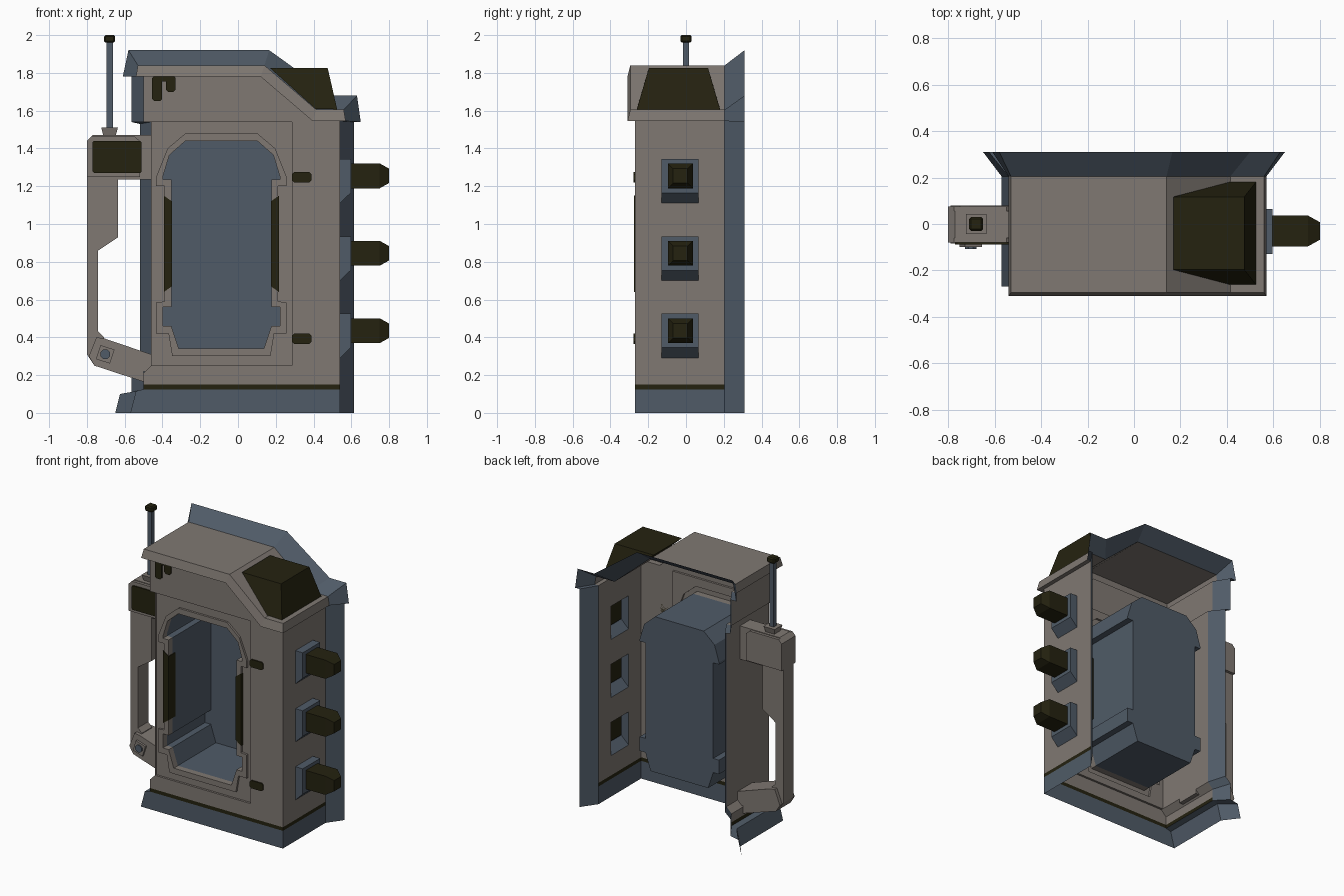
import bpy, bmesh, math
from mathutils import Matrix

if "Cube" in bpy.data.objects:
    bpy.data.objects.remove(bpy.data.objects["Cube"])


def material(name, rgb):
    m = bpy.data.materials.new(name)
    m.diffuse_color = (*rgb, 1)
    m.use_nodes = True
    m.node_tree.nodes["Principled BSDF"].inputs["Base Color"].default_value = m.diffuse_color
    return m


GREY = material("warm grey metal", (0.215, 0.19, 0.17))
BLUE = material("slate blue metal", (0.08, 0.105, 0.137))
BLACK = material("olive black", (0.018, 0.016, 0.005))


def build(name, mat, polys):
    """Sheet or solid object from a list of polygons, welded together."""
    bm = bmesh.new()
    for p in polys:
        bm.faces.new([bm.verts.new(v) for v in p])
    bmesh.ops.remove_doubles(bm, verts=bm.verts, dist=1e-4)
    bmesh.ops.recalc_face_normals(bm, faces=bm.faces)
    return finish(name, mat, bm)


def finish(name, mat, bm):
    me = bpy.data.meshes.new(name)
    bm.to_mesh(me)
    bm.free()
    me.materials.append(mat)
    ob = bpy.data.objects.new(name, me)
    bpy.context.collection.objects.link(ob)
    return ob


def at(pts, y):
    return [(x, y, z) for x, z in pts]


def loft(a, b, closed=False):
    n = len(a)
    return [[a[i], a[(i + 1) % n], b[(i + 1) % n], b[i]] for i in range(n if closed else n - 1)]


def prism(name, mat, pts, y0, y1, inset=0.0):
    """Extrude an xz outline along y; the front edge may be chamfered by scaling."""
    cx = sum(p[0] for p in pts) / len(pts)
    cz = sum(p[1] for p in pts) / len(pts)
    small = [(cx + (x - cx) * (1 - inset), cz + (z - cz) * (1 - inset)) for x, z in pts]
    a, b = at(small, y0), at(pts, y1)
    return build(name, mat, [a, b] + loft(a, b, True))


def box(name, mat, lo, hi, bevel=0.0):
    bm = bmesh.new()
    size = [h - l for l, h in zip(lo, hi)]
    mid = [(h + l) / 2 for l, h in zip(lo, hi)]
    bmesh.ops.create_cube(bm, size=1, matrix=Matrix.Translation(mid) @ Matrix.Diagonal((*size, 1)))
    if bevel:
        bmesh.ops.bevel(bm, geom=bm.edges[:], offset=bevel, segments=1, affect='EDGES')
    return finish(name, mat, bm)


def plate(name, x0, x1, z0, z1, y, c):
    pts = [(x0 + c, z0), (x1 - c, z0), (x1, z0 + c), (x1, z1 - c),
           (x1 - c, z1), (x0 + c, z1), (x0, z1 - c), (x0, z0 + c)]
    return prism(name, BLACK, pts, y - 0.009, y)


F, B, P = -0.27, 0.205, -0.255      # front wall, back edge, recessed panel

# Left side wall: stepped profile
left = [(-.5, .15), (-.5, .21), (-.46, .25), (-.46, 1.54), (-.5, 1.54), (-.5, 1.78)]
build("left_wall", GREY, loft(at(left, F), at(left, B)))

# Front wall around the recessed panel
rect = [(-.46, .25), (.285, .25), (.285, 1.54), (-.46, 1.54)]
build("front_wall", GREY, [
    at([(-.5, 1.54), (.285, 1.54), (.395, 1.545), (.12, 1.78), (-.5, 1.78)], F),
    at([(.285, .15), (.54, .15), (.54, 1.545), (.395, 1.545), (.285, 1.54), (.285, .25)], F),
    at([(-.5, .15), (.285, .15), (.285, .25), (-.46, .25), (-.5, .21)], F),
] + loft(at(rect, F), at(rect, P), True))

# Right wall with three square openings
ys = [F, -.13, .065, B]
zs = [.15, .29, .525, .70, .935, 1.11, 1.345, 1.545]
build("right_wall", GREY, [
    [(.54, ys[i], zs[j]), (.54, ys[i + 1], zs[j]), (.54, ys[i + 1], zs[j + 1]), (.54, ys[i], zs[j + 1])]
    for i in range(3) for j in range(7) if not (i == 1 and j % 2)])

# Doorway profiles, mirrored about the door centre
CX = -.088


def door(half):
    return [(CX + w, z) for w, z in half] + [(CX - w, z) for w, z in reversed(half)]


outer = door([(.19, 1.48), (.285, 1.4), (.345, 1.25), (.345, 1.2), (.30, 1.2),
              (.30, .59), (.345, .585), (.345, .42), (.28, .42), (.26, .30)])
inner = door([(.19, 1.44), (.275, 1.365), (.31, 1.25), (.31, 1.235), (.265, 1.235),
              (.265, .56), (.31, .56), (.31, .46), (.265, .46), (.225, .34)])

# Recessed panel with doorway hole
bm = bmesh.new()
edges = []
for loop in (rect, outer):
    vs = [bm.verts.new(v) for v in at(loop, P)]
    edges += [bm.edges.new((vs[i], vs[(i + 1) % len(vs)])) for i in range(len(vs))]
bmesh.ops.triangle_fill(bm, edges=edges, use_beauty=True, normal=(0, -1, 0))
bmesh.ops.dissolve_limit(bm, angle_limit=.01, verts=bm.verts[:], edges=bm.edges[:])
finish("front_panel", GREY, bm)

# Door frame and alcove
build("door_frame", GREY, loft(at(outer, P), at(outer, F), True)
      + loft(at(outer, F), at(inner, F), True) + loft(at(inner, F), at(inner, -.225), True))
build("alcove", BLUE, loft(at(inner, -.225), at(inner, .2), True) + [at(inner, .2)])
for s in (-1, 1):
    a, b = CX + s * .305, CX + s * .262
    prism("door_strip", BLACK, [(a, .64), (b, .67), (b, 1.12), (a, 1.15)], -.274, -.2)

# Base skirt and dark seam
build("base_skirt", BLUE, [
    at([(-.57, 0), (.54, 0), (.54, .125), (-.5, .125), (-.54, .115)], F),
    [(.54, F, 0), (.54, B, 0), (.54, B, .125), (.54, F, .125)],
] + loft(at([(-.57, 0), (-.54, .115), (-.5, .125)], F), at([(-.57, 0), (-.54, .115), (-.5, .125)], B)))
lo = [(-.5, B), (-.5, F), (.54, F), (.54, B)]
build("base_seam", BLACK, loft([(x, y, .125) for x, y in lo], [(x, y, .15) for x, y in lo]))

# Roof cap with overhanging lip
up = [(-.53, 1.84), (.14, 1.84), (.415, 1.605), (.56, 1.605)]
low = [(-.54, 1.78), (.12, 1.78), (.395, 1.545), (.57, 1.545)]
wall = [(-.5, 1.78), (.12, 1.78), (.395, 1.545), (.54, 1.545)]
roof = loft(at(up, -.295), at(up, B)) + loft(at(up, -.295), at(low, -.31)) + loft(at(low, -.31), at(wall, F))
for k in (0, 3):
    (ux, uz), (lx, lz), (wx, wz) = up[k], low[k], wall[k]
    roof += loft([(ux, -.295, uz), (lx, -.31, lz), (wx, F, wz)], [(ux, B, uz), (lx, B, lz), (wx, B, wz)])
build("roof_cap", GREY, roof)

# Rear flange flaring outwards
rim_in = [(-.57, 0), (-.54, .115)] + [(-.5, .125)] + left[1:] + [low[0]] + up + [low[3], wall[3], (.54, 0)]
rim_out = [(-.65, 0), (-.625, .1), (-.565, .11), (-.565, .23), (-.52, .27), (-.52, 1.53), (-.565, 1.54),
           (-.565, 1.78), (-.61, 1.78), (-.58, 1.92), (.165, 1.92), (.5, 1.68), (.63, 1.68),
           (.65, 1.54), (.615, 1.54), (.615, 0)]
build("rear_flange", BLUE, loft(at(rim_in, B), at(rim_out, .31)))

# Roof wedge lamp
ring = [(.17, .157, 1.825), (.475, .157, 1.825), (.525, .22, 1.607), (.41, .22, 1.61)]
pos = [(x, -.04 + y, z) for x, y, z in ring]
neg = [(x, -.04 - y, z) for x, y, z in ring]
build("roof_wedge", BLACK, [pos, neg] + loft(pos, neg, True))

# Side sockets with dark pegs
for z in (.29, .70, 1.11):
    prof = [(.54, z), (.597, z + .055), (.597, z + .235), (.54, z + .235)]
    build("side_socket", BLUE, loft(at(prof, -.13), at(prof, .065)) + [at(prof, -.13), at(prof, .065)])
    zc = z + .145
    rings = [[(x, -.03 + sy * r, zc + sz * r) for sy, sz in ((-1, -1), (1, -1), (1, 1), (-1, 1))]
             for x, r in ((.57, .066), (.75, .066), (.8, .038))]
    build("side_peg", BLACK, [rings[0], rings[2]] + loft(rings[0], rings[1], True) + loft(rings[1], rings[2], True))

# Dark slots on the front
plate("upper_slot", -.455, -.402, 1.65, 1.785, F, .012)
plate("upper_slot", -.382, -.33, 1.70, 1.785, F, .012)
plate("upper_slot_link", -.41, -.37, 1.755, 1.785, F, .004)
for z in (1.22, .365):
    plate("side_slot", .285, .39, z, z + .055, F, .012)

# Left arm: upper housing, post and lower clamp
prism("arm_post", GREY, [(-.8, 1.44), (-.77, 1.47), (-.46, 1.47), (-.46, 1.235), (-.635, 1.235), (-.635, .93),
                         (-.74, .86), (-.74, .43), (-.71, .4), (-.71, .28), (-.76, .25), (-.8, .31)], -.06, .055)
prism("arm_housing", GREY, [(-.8, 1.25), (-.8, 1.44), (-.775, 1.465), (-.55, 1.465), (-.52, 1.44), (-.52, 1.25)],
      -.08, .075)
plate("arm_screen", -.77, -.51, 1.27, 1.44, -.08, .008)
prism("arm_clamp", GREY, [(-.75, .40), (-.71, .395), (-.46, .31), (-.46, .22), (-.5, .22), (-.5, .165),
                          (-.76, .25), (-.79, .3)], -.085, .08)


def disc(n, r, turn):
    return [(-.703 + r * math.cos(turn + i * math.tau / n), .31 + r * math.sin(turn + i * math.tau / n))
            for i in range(n)]


prism("clamp_plate", GREY, disc(4, .055, math.radians(27)), -.1, -.08)
prism("clamp_bolt", BLUE, disc(8, .027, math.pi / 8), -.108, -.09)

# Antenna
foot = [[(-.68 + sx * r, sy * r, z) for sx, sy in ((-1, -1), (1, -1), (1, 1), (-1, 1))]
        for z, r in ((1.465, .032), (1.51, .044))]
build("antenna_foot", GREY, foot + loft(foot[0], foot[1], True))
box("antenna_rod", BLUE, (-.697, -.017, 1.5), (-.663, .017, 1.97))
box("antenna_tip", BLACK, (-.71, -.03, 1.96), (-.65, .03, 2.0), .008)
